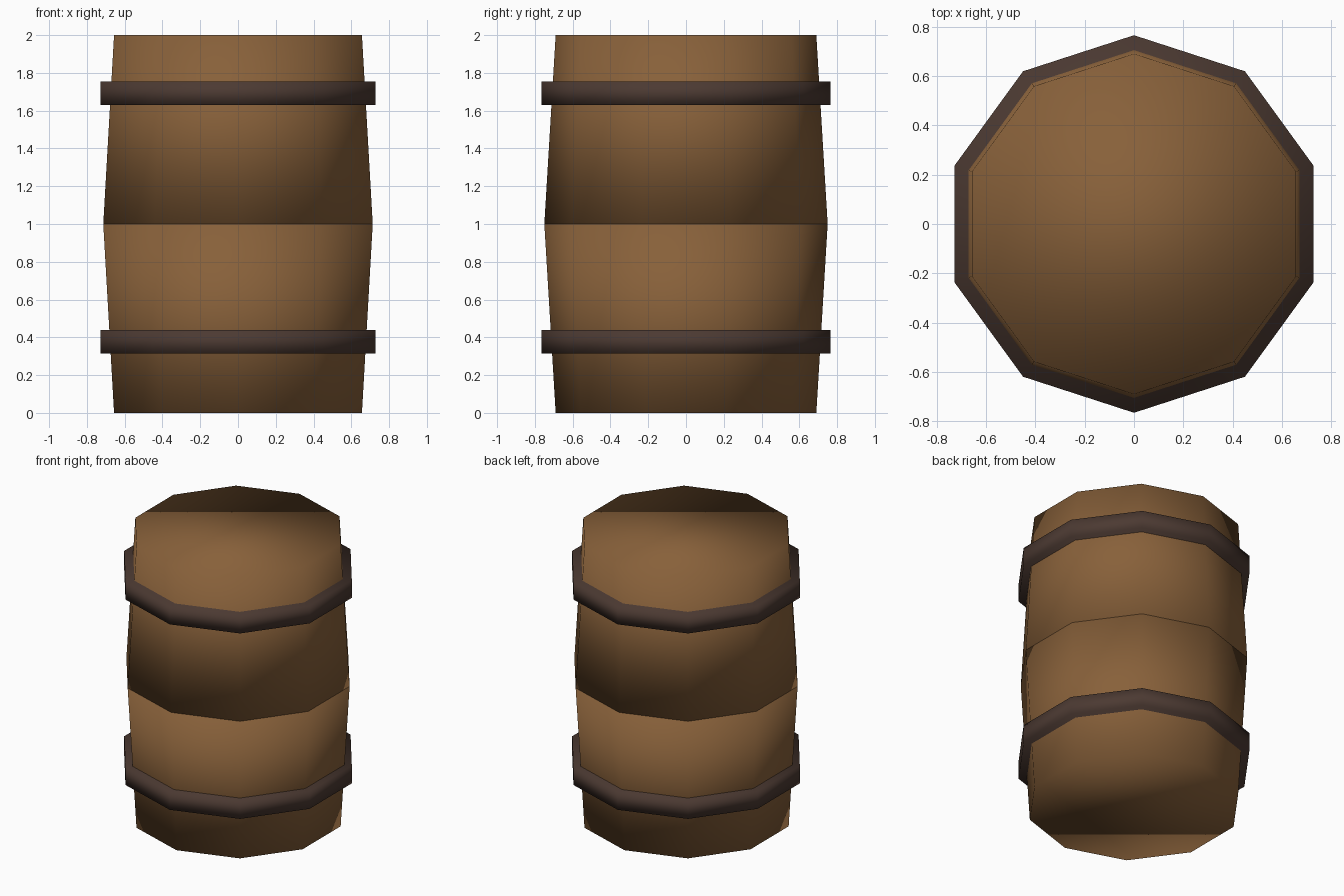
import bpy

cube = bpy.data.objects.get("Cube")
if cube:
    bpy.data.objects.remove(cube, do_unlink=True)

SIDES = 10
END_RADIUS, BELLY_RADIUS, HOOP_RADIUS = 0.69, 0.75, 0.765


def make_material(name, rgb):
    mat = bpy.data.materials.new(name)
    mat.use_nodes = True
    color = (*rgb, 1.0)
    mat.diffuse_color = color
    mat.node_tree.nodes["Principled BSDF"].inputs["Base Color"].default_value = color
    return mat


def make_drum(name, bottom, top, bottom_radius, top_radius, mat):
    """Capped ten-sided drum, softly shaded, with a corner facing front and back."""
    bpy.ops.mesh.primitive_cone_add(
        vertices=SIDES, radius1=bottom_radius, radius2=top_radius,
        depth=top - bottom, location=(0, 0, (bottom + top) / 2))
    obj = bpy.context.object
    obj.name = obj.data.name = name
    obj.data.materials.append(mat)
    bpy.ops.object.shade_smooth()
    return obj


wood = make_material("brown wood", (0.245, 0.118, 0.042))
iron = make_material("dark iron", (0.072, 0.042, 0.032))

# Wooden body: two tapered halves meeting at the belly
make_drum("lower_body", 0.0, 1.0, END_RADIUS, BELLY_RADIUS, wood)
make_drum("upper_body", 1.0, 2.0, BELLY_RADIUS, END_RADIUS, wood)

# Metal hoops
for hoop_name, base in (("lower_hoop", 0.315), ("upper_hoop", 1.63)):
    make_drum(hoop_name, base, base + 0.125, HOOP_RADIUS, HOOP_RADIUS, iron)
